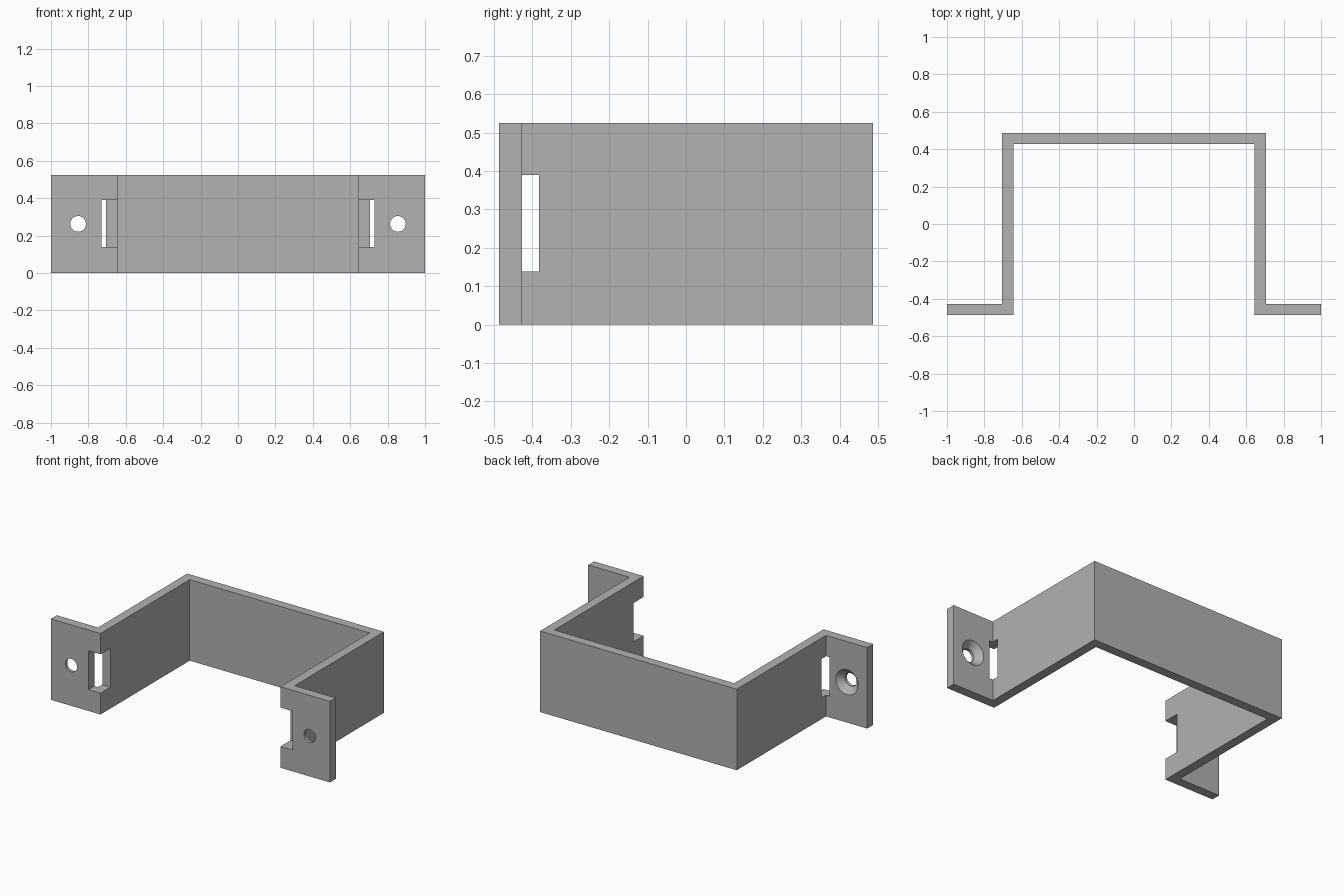
import bpy
import bmesh
import math
from mathutils import Matrix, Vector

if "Cube" in bpy.data.objects:
    bpy.data.objects.remove(bpy.data.objects["Cube"], do_unlink=True)

HEIGHT = 0.525
DEPTH = 0.487        # half depth
THICK = 0.06
INNER = 0.645        # inner half width
OUTER = INNER + THICK
HOLE_X = 0.855

grey = bpy.data.materials.new("plain grey")
grey.use_nodes = True
colour = (0.445, 0.445, 0.445, 1)
grey.diffuse_color = colour
grey.node_tree.nodes["Principled BSDF"].inputs["Base Color"].default_value = colour


def make_object(name, bm):
    bmesh.ops.recalc_face_normals(bm, faces=bm.faces)
    mesh = bpy.data.meshes.new(name)
    bm.to_mesh(mesh)
    bm.free()
    mesh.materials.append(grey)
    obj = bpy.data.objects.new(name, mesh)
    bpy.context.collection.objects.link(obj)
    return obj


def box(name, low, high):
    low, high = Vector(low), Vector(high)
    bm = bmesh.new()
    place = Matrix.Translation((low + high) / 2) @ Matrix.Diagonal((*(high - low), 1))
    bmesh.ops.create_cube(bm, size=1, matrix=place)
    return make_object(name, bm)


def cone_along_y(name, x, y_front, y_back, r_front, r_back):
    bm = bmesh.new()
    place = Matrix.Translation((x, (y_front + y_back) / 2, HEIGHT / 2)) @ Matrix.Rotation(-math.pi / 2, 4, "X")
    bmesh.ops.create_cone(bm, cap_ends=True, segments=48, radius1=r_front,
                          radius2=r_back, depth=y_back - y_front, matrix=place)
    return make_object(name, bm)


# Hat-shaped bracket: half outline, mirrored, then extruded upwards
half = [(INNER, DEPTH - THICK), (INNER, -DEPTH), (1, -DEPTH),
        (1, THICK - DEPTH), (OUTER, THICK - DEPTH), (OUTER, DEPTH)]
outline = half + [(-x, y) for x, y in reversed(half)]
bm = bmesh.new()
base = bm.faces.new([bm.verts.new((x, y, 0)) for x, y in outline])
top = bmesh.ops.extrude_face_region(bm, geom=[base])["geom"]
bmesh.ops.translate(bm, vec=(0, 0, HEIGHT),
                    verts=[v for v in top if isinstance(v, bmesh.types.BMVert)])
bracket = make_object("bracket", bm)

# Strap slots through the front corners, and countersunk screw holes
cutters = []
back = THICK - DEPTH
for side, label in ((-1, "right"), (1, "left")):
    xs = sorted((side * (INNER - 0.1), side * 0.73))
    cutters += [
        box(label + "_slot_cutter", (xs[0], -DEPTH - 0.1, 0.138), (xs[1], -0.383, 0.39)),
        cone_along_y(label + "_hole_cutter", side * HOLE_X, -DEPTH - 0.1, back + 0.1, 0.042, 0.042),
        cone_along_y(label + "_countersink_cutter", side * HOLE_X, back - 0.04, back + 0.01, 0.042, 0.09),
    ]

bpy.ops.object.select_all(action="DESELECT")
bpy.context.view_layer.objects.active = bracket
bracket.select_set(True)
for cutter in cutters:
    cutter.hide_render = True
    mod = bracket.modifiers.new(cutter.name, "BOOLEAN")
    mod.operation = "DIFFERENCE"
    mod.solver = "EXACT"
    mod.object = cutter
    bpy.ops.object.modifier_apply(modifier=mod.name)
for cutter in cutters:
    bpy.data.objects.remove(cutter, do_unlink=True)

bpy.ops.object.shade_smooth_by_angle(angle=math.radians(30))
